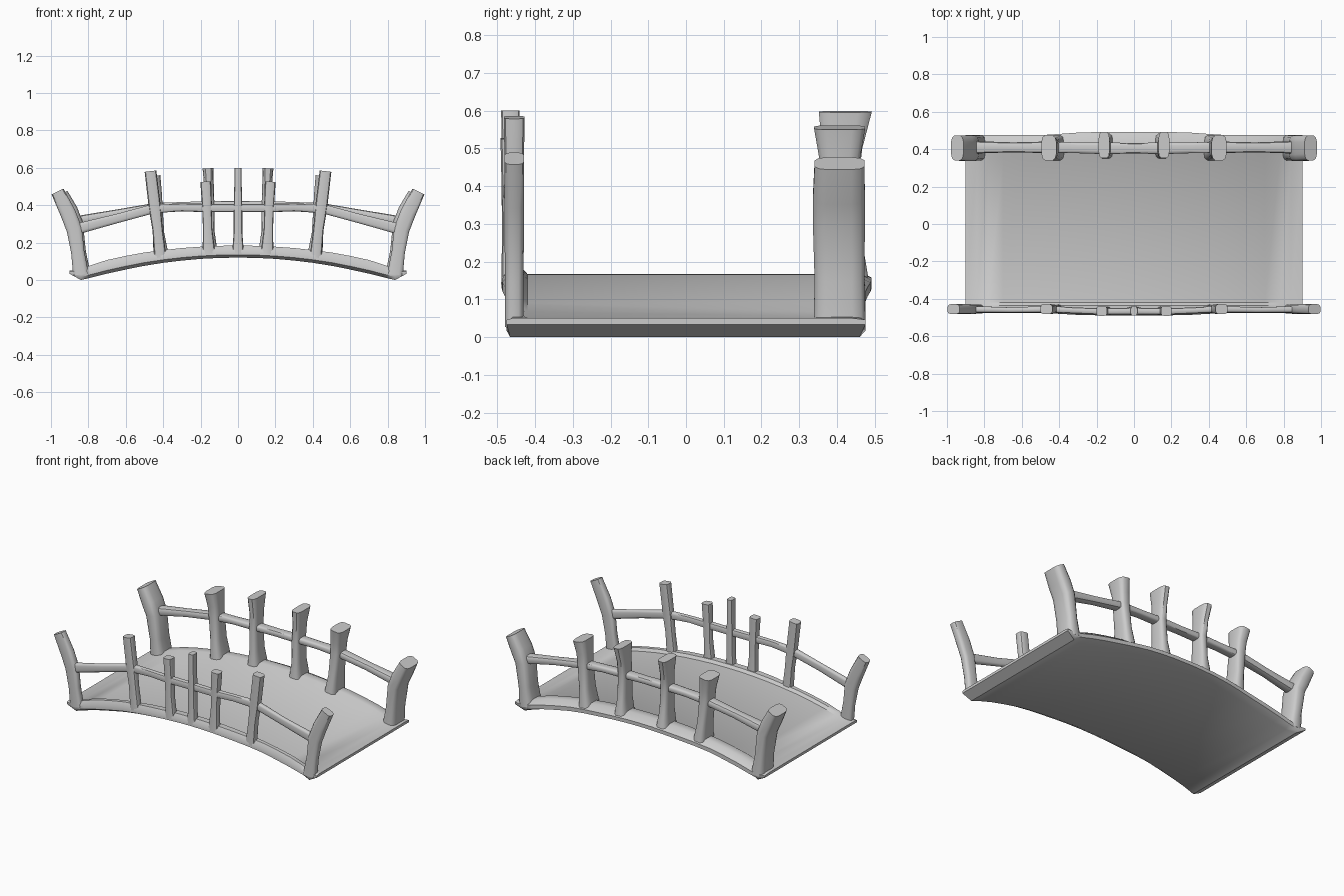
import bpy, bmesh, math
from mathutils import Vector

if "Cube" in bpy.data.objects:
    bpy.data.objects.remove(bpy.data.objects["Cube"])


def make_object(name, rings, angle=40):
    """Skin a list of equal-length point rings and cap both ends."""
    bm = bmesh.new()
    vs = [[bm.verts.new(p) for p in ring] for ring in rings]
    n = len(rings[0])
    for a, b in zip(vs, vs[1:]):
        for i in range(n):
            j = (i + 1) % n
            bm.faces.new((a[i], a[j], b[j], b[i]))
    bm.faces.new(vs[0][::-1])
    bm.faces.new(vs[-1])
    bmesh.ops.recalc_face_normals(bm, faces=bm.faces)
    me = bpy.data.meshes.new(name)
    bm.to_mesh(me)
    bm.free()
    ob = bpy.data.objects.new(name, me)
    bpy.context.collection.objects.link(ob)
    bpy.ops.object.select_all(action='DESELECT')
    ob.select_set(True)
    bpy.context.view_layer.objects.active = ob
    bpy.ops.object.shade_smooth_by_angle(angle=math.radians(angle))
    return ob


def sweep(name, path, sides=12):
    """Rounded-square bar along (x, y, z, width, depth in y) path points."""
    pts = [Vector(p[:3]) for p in path]
    rings = []
    for k, (x, y, z, w, d) in enumerate(path):
        t = pts[min(k + 1, len(pts) - 1)] - pts[max(k - 1, 0)]
        t.y = 0
        t.normalize()
        side = Vector((t.z, 0, -t.x))
        ring = []
        for i in range(sides):
            a = 2 * math.pi * (i + 0.5) / sides
            c, s = math.cos(a), math.sin(a)
            u = math.copysign(abs(c) ** 0.55, c) * w / 2
            v = math.copysign(abs(s) ** 0.55, s) * d / 2
            ring.append(pts[k] + side * u + Vector((0, v, 0)))
        rings.append(ring)
    return make_object(name, rings)


def mirrored(path):
    return [(-p[0], *p[1:]) for p in path]


# Arched deck with rounded kerbs: x, underside z, top z, kerb amount
half = [(0, .12, .17, 1), (.1, .118, .169, 1), (.2, .113, .164, 1),
        (.3, .104, .157, 1), (.4, .092, .146, 1), (.5, .076, .133, 1),
        (.6, .056, .115, 1), (.7, .034, .093, 1), (.78, .014, .07, .8),
        (.84, .0, .055, .3), (.9, .033, .05, 0)]
rings = []
for x, lo, hi, k in mirrored(half[:0:-1]) + half:
    bulge = .017 * max(0, 1 - (abs(x) / .45) ** 4)
    f, b = -.475 - bulge * .8, .475 + bulge
    h = hi - lo
    top = hi + .014 * k
    sec = [(f + .03 * k, lo), (f, lo + .3 * h), (f, lo + .75 * h),
           (f + .015, top), (-.435, top), (-.42, hi - .003 * k),
           (.36, hi - .003 * k), (.385, top), (.44, top),
           (b, lo + .75 * h), (b, lo + .3 * h), (b - .05 * k, lo)]
    rings.append([(x, y, z) for y, z in sec])
make_object("deck", rings)

# Front posts: thin, seven in all
Y = -.455
front = {
    "end": [(.84, Y, .03, .085, .05), (.857, Y, .15, .072, .05),
            (.875, Y, .27, .085, .052), (.91, Y, .36, .085, .054),
            (.965, Y, .473, .072, .054)],
    "outer": [(.415, Y, .12, .066, .05), (.43, Y, .27, .056, .046),
              (.445, Y, .39, .066, .05), (.468, Y, .582, .064, .056)],
    "inner": [(.155, Y - .01, .14, .07, .05), (.163, Y - .01, .28, .05, .045),
              (.166, Y - .01, .4, .054, .048), (.173, Y - .01, .526, .058, .054)],
}
for n, p in front.items():
    sweep(f"front_{n}_post_right", p)
    sweep(f"front_{n}_post_left", mirrored(p))
sweep("front_centre_post", [(0, Y - .01, .14, .065, .05), (0, Y - .01, .25, .048, .045),
                            (0, Y - .01, .39, .046, .048), (0, Y - .01, .6, .036, .05)])

# Back posts: deep, six in all, flared at the top
Y = .407
back = {
    "end": [(.835, Y, .03, .095, .14), (.85, Y, .15, .075, .135),
            (.87, Y - .002, .3, .085, .14), (.9, Y - .002, .37, .09, .14),
            (.945, Y, .46, .075, .135)],
    "outer": [(.41, Y, .12, .085, .14), (.425, Y, .25, .062, .115),
              (.438, Y, .4, .07, .1), (.443, Y, .47, .072, .108),
              (.455, Y, .555, .082, .138)],
    "inner": [(.15, Y + .01, .14, .085, .14), (.152, Y + .005, .26, .055, .11),
              (.153, Y, .4, .055, .098), (.155, Y + .007, .5, .052, .108),
              (.16, Y + .015, .597, .06, .143)],
}
for n, p in back.items():
    sweep(f"back_{n}_post_right", p)
    sweep(f"back_{n}_post_left", mirrored(p))

# Handrails
front_rail = [(0, -.465, .385, .046, .036), (.17, -.467, .385, .046, .036),
              (.3, -.463, .388, .042, .032), (.45, -.455, .382, .05, .036),
              (.65, -.46, .328, .05, .028), (.88, -.456, .268, .06, .036)]
back_rail = [(0, .405, .402, .04, .056), (.15, .405, .402, .042, .064),
             (.3, .407, .398, .038, .058), (.44, .41, .39, .046, .064),
             (.65, .41, .355, .044, .054), (.89, .41, .31, .056, .07)]
for name, r in (("front_rail", front_rail), ("back_rail", back_rail)):
    sweep(name, mirrored(r[:0:-1]) + r)
